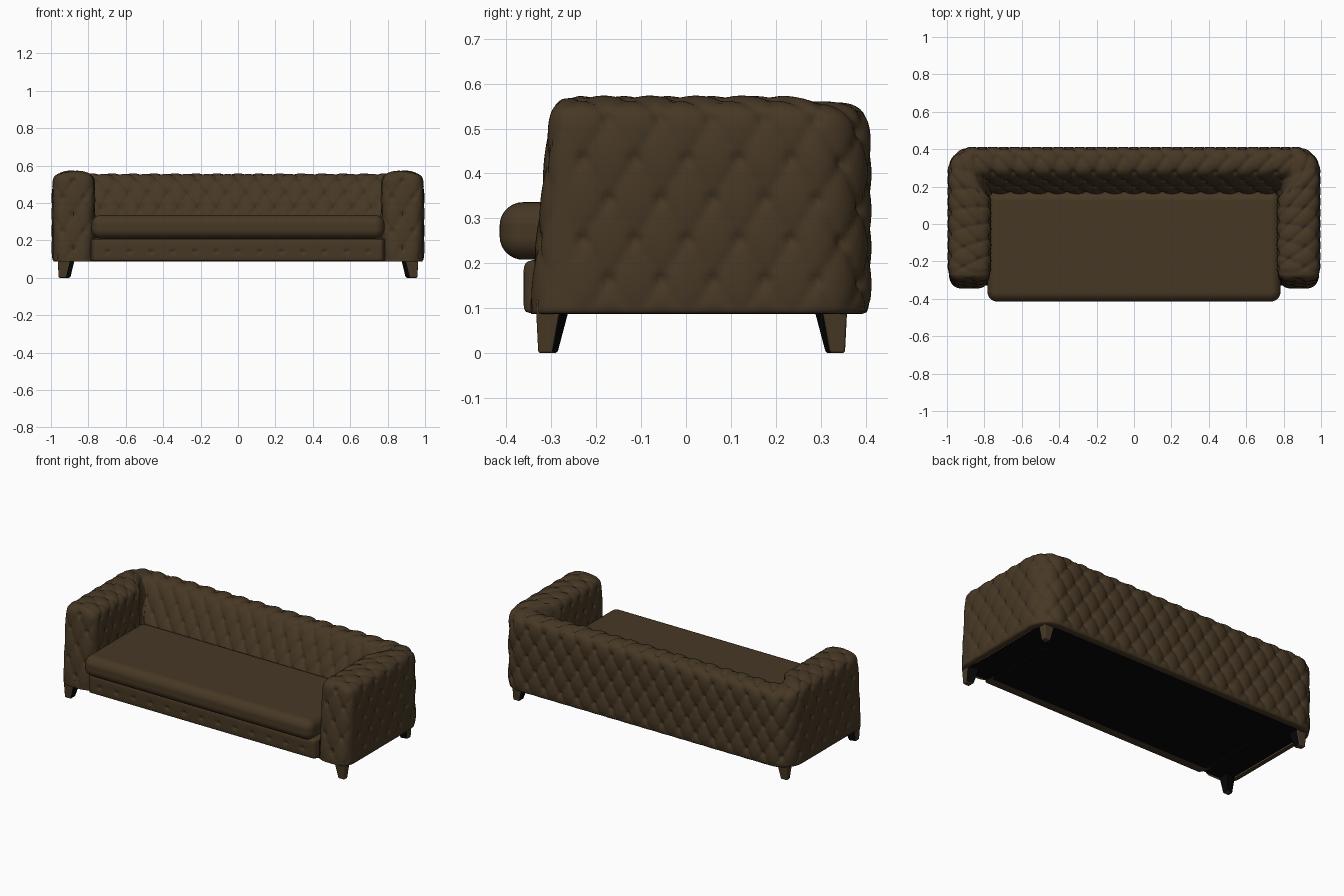
import bpy
import bmesh
import math
from mathutils import Vector, Matrix

cube = bpy.data.objects.get("Cube")
if cube:
    bpy.data.objects.remove(cube, do_unlink=True)


def material(name, rgb):
    m = bpy.data.materials.new(name)
    m.use_nodes = True
    m.diffuse_color = (*rgb, 1)
    node = m.node_tree.nodes["Principled BSDF"]
    node.inputs["Base Color"].default_value = (*rgb, 1)
    node.inputs["Roughness"].default_value = 0.7
    return m


BROWN = material("brown leather", (0.062, 0.039, 0.018))
BLACK = material("black underside", (0.002, 0.002, 0.002))


def finish(name, bm, mats, smooth=True):
    mesh = bpy.data.meshes.new(name)
    bm.to_mesh(mesh)
    bm.free()
    for m in mats:
        mesh.materials.append(m)
    for p in mesh.polygons:
        p.use_smooth = smooth
    obj = bpy.data.objects.new(name, mesh)
    bpy.context.collection.objects.link(obj)
    return obj


def lerp(a, b, t):
    return a + (b - a) * t


def clamp(v, lo=0.0, hi=1.0):
    return max(lo, min(hi, v))


def rounded(points, count):
    """Corner-cut a profile, then resample it evenly."""
    pts = [Vector(p) for p in points]
    for _ in range(3):
        cut = [pts[0]]
        for a, b in zip(pts, pts[1:]):
            cut += [a.lerp(b, 0.25), a.lerp(b, 0.75)]
        pts = cut + [pts[-1]]
    dist = [0.0]
    for a, b in zip(pts, pts[1:]):
        # the first coordinate is a fraction of the arm thickness
        dist.append(dist[-1] + math.hypot((b.x - a.x) * 0.23, b.y - a.y))
    out, k = [], 0
    for i in range(count + 1):
        d = dist[-1] * i / count
        while k < len(pts) - 2 and dist[k + 1] < d:
            k += 1
        t = (d - dist[k]) / max(dist[k + 1] - dist[k], 1e-9)
        out.append(pts[k].lerp(pts[k + 1], clamp(t)))
    return out, dist[-1]


def surface(name, columns):
    """Skin columns of (position, push) and push each point along its normal."""
    bm = bmesh.new()
    layer = bm.verts.layers.float.new("push")
    grid = []
    for col in columns:
        row = []
        for co, push in col:
            v = bm.verts.new(co)
            v[layer] = push
            row.append(v)
        grid.append(row)
    for a, b in zip(grid, grid[1:]):
        for j in range(len(a) - 1):
            bm.faces.new((a[j], a[j + 1], b[j + 1], b[j]))
    bmesh.ops.remove_doubles(bm, verts=bm.verts[:], dist=0.0004)
    bm.normal_update()
    moves = [(v, v.normal * v[layer]) for v in bm.verts]
    for v, move in moves:
        v.co += move
    return finish(name, bm, [BROWN])


# Diamond tufting: soft pleats between deep button dimples
SPACING, ROW, PHASE = 0.116, 0.09, 0.106


def tuft(a, b, pleat):
    p, q = a / SPACING, (b - PHASE) / (2 * ROW)
    u, v = p + q, p - q
    ru, rv = u - round(u), v - round(v)
    r2 = ((ru + rv) / 2 * SPACING) ** 2 + ((ru - rv) * ROW) ** 2
    puff = abs(math.sin(math.pi * u) * math.sin(math.pi * v)) ** 0.4
    return pleat * puff - 0.003 - 0.012 * math.exp(-r2 / 0.012 ** 2)


# Cross-sections: fraction from outside to inside, height
N = 118
arm, LENGTH = rounded([(.15, .087), (0, .087), (0, .1), (0, .3), (0, .52), (.12, .555),
                       (.45, .57), (.8, .562), (.98, .54), (1, .48), (1, .3), (1, .087)], N)
back, _ = rounded([(.15, .087), (0, .087), (0, .1), (0, .3), (0, .5), (.06, .538),
                   (.25, .55), (.45, .546), (.58, .51), (.75, .42), (1, .27), (1, .087)], N)

# Half of the U-shaped plan: outer point, inner point, length, back blend, corner
FRONT, STEP = -0.265, 0.01
half = []
arm_len, corner_len, back_len = 0.54, 0.196, 0.865
total = arm_len + corner_len + back_len
steps = round(total / STEP)
for i in range(steps + 1):
    s = total * i / steps
    if s < arm_len:
        t = s / arm_len
        o, n = (-.99, lerp(FRONT, .275, t)), (-.77, lerp(FRONT, .13, t))
        blend, corner = 0, 0
    elif s < arm_len + corner_len:
        t = (s - arm_len) / corner_len
        c, d = math.cos(t * math.pi / 2), math.sin(t * math.pi / 2)
        o, n = (-.865 - .125 * c, .275 + .127 * d), (-.75 - .02 * c, .13 + .02 * d)
        blend, corner = t * t * (3 - 2 * t), math.sin(t * math.pi)
    else:
        t = (s - arm_len - corner_len) / back_len
        o, n = (lerp(-.865, 0, t), .402), (lerp(-.75, 0, t), .15)
        blend, corner = 1, 0
    half.append((Vector(o), Vector(n), s, blend, corner))


def sweep_column(o, n, s, blend, corner):
    col = []
    for j in range(N + 1):
        p = arm[j].lerp(back[j], blend)
        xy = o.lerp(n, p.x)
        fade = clamp(s / 0.03) * clamp((p.y - 0.088) / 0.03) * (1 - 0.9 * corner * p.x)
        push = tuft(s - total, j / N * LENGTH, lerp(0.010, 0.014, blend)) * fade
        col.append((Vector((xy.x, xy.y, p.y)), push))
    return col


def cap_column(k):
    """One ring of the padded arm front, shrinking to its middle line."""
    col = []
    for p in arm:
        f = lerp(p.x, 0.5, k)
        z = lerp(p.y, clamp(p.y, 0.087, 0.48), k)
        depth = 0.04 + 0.04 * clamp((0.48 - z) / 0.39, -0.2, 1)
        y = FRONT - depth * math.sqrt(1 - (1 - k) ** 4)
        x = lerp(-.99, -.77, f)
        fade = clamp(k * 4) * clamp((z - 0.088) / 0.03)
        col.append((Vector((x, y, z)), tuft(x + 0.88, z - 0.054, 0.009) * fade))
    return col


# Arms and back in one tufted shell
CAP = 16
left_half = [cap_column((1 - m / CAP) ** 1.7) for m in range(CAP)]
left_half += [sweep_column(*h) for h in half]
flip = Vector((-1, 1, 1))
right_half = [[(co * flip, push) for co, push in col] for col in reversed(left_half[:-1])]
surface("tufted_arms_and_back", left_half + right_half)

# Front rail with one row of buttons
rail = [(-.30, .088), (-.355, .088), (-.362, .1), (-.362, .15), (-.362, .195),
        (-.35, .208), (-.3, .208), (-.1, .208)]
rail_pts = rounded(rail, 50)[0]
columns = []
for i in range(197):
    x = lerp(.785, -.785, i / 196)
    tuck = 0.04 * clamp((abs(x) - .765) / .02) ** 2
    dx = x - SPACING * round(x / SPACING)
    columns.append([(Vector((x, p.x + tuck, p.y)),
                     -0.009 * math.exp(-(dx * dx + (p.y - .14) ** 2) / .011 ** 2))
                    for p in rail_pts])
surface("front_rail", columns)


def box(name, lo, hi, mat, bevel, segments):
    bm = bmesh.new()
    lo, hi = Vector(lo), Vector(hi)
    bmesh.ops.create_cube(bm, size=1, matrix=Matrix.Translation((lo + hi) / 2)
                          @ Matrix.Diagonal((*(hi - lo), 1)))
    obj = finish(name, bm, [mat])
    if bevel:
        mod = obj.modifiers.new("soft edges", 'BEVEL')
        mod.width, mod.segments, mod.harden_normals = bevel, segments, True
    return obj


# Seat cushion and dark underside
box("seat_cushion", (-.783, -.415, .208), (.783, .175, .336), BROWN, 0.052, 8)

bm = bmesh.new()
outline = []
for cx, cy, r, start in ((.85, .28, .1, 0), (-.85, .28, .1, 90),
                         (-.9, -.28, .05, 180), (.9, -.28, .05, 270)):
    for k in range(7):
        ang = math.radians(start + 15 * k)
        outline.append(bm.verts.new((cx + r * math.cos(ang), cy + r * math.sin(ang), .089)))
bm.faces.new(outline).normal_flip()
finish("underside", bm, [BLACK], smooth=False)


# Tapered legs, straight outside and dark on the inward faces
def leg(name, sx, sy, x, y):
    bm = bmesh.new()
    plan = [(0, 0), (0, .06), (.078, .082), (.078, 0)]
    rings = []
    for z, scale, inset in ((0, .54, .006), (.12, 1.0, 0)):
        rings.append([bm.verts.new((sx * (x - inset - px * scale),
                                    sy * (y - inset - py * scale), z)) for px, py in plan])
    low, top = rings
    bm.faces.new(low)
    bm.faces.new(top)
    for i in range(4):
        k = (i + 1) % 4
        bm.faces.new((low[i], low[k], top[k], top[i]))
    bmesh.ops.recalc_face_normals(bm, faces=bm.faces[:])
    bm.normal_update()
    for f in bm.faces:
        f.material_index = int(f.normal.x * sx + f.normal.y * sy < -0.5)
    obj = finish(name, bm, [BROWN, BLACK])
    mod = obj.modifiers.new("soft edges", 'BEVEL')
    mod.width, mod.segments, mod.harden_normals = 0.006, 3, True


for side, sx in (("left", 1), ("right", -1)):
    leg("front_leg_" + side, sx, -1, .965, .335)
    leg("back_leg_" + side, sx, 1, .945, .36)
